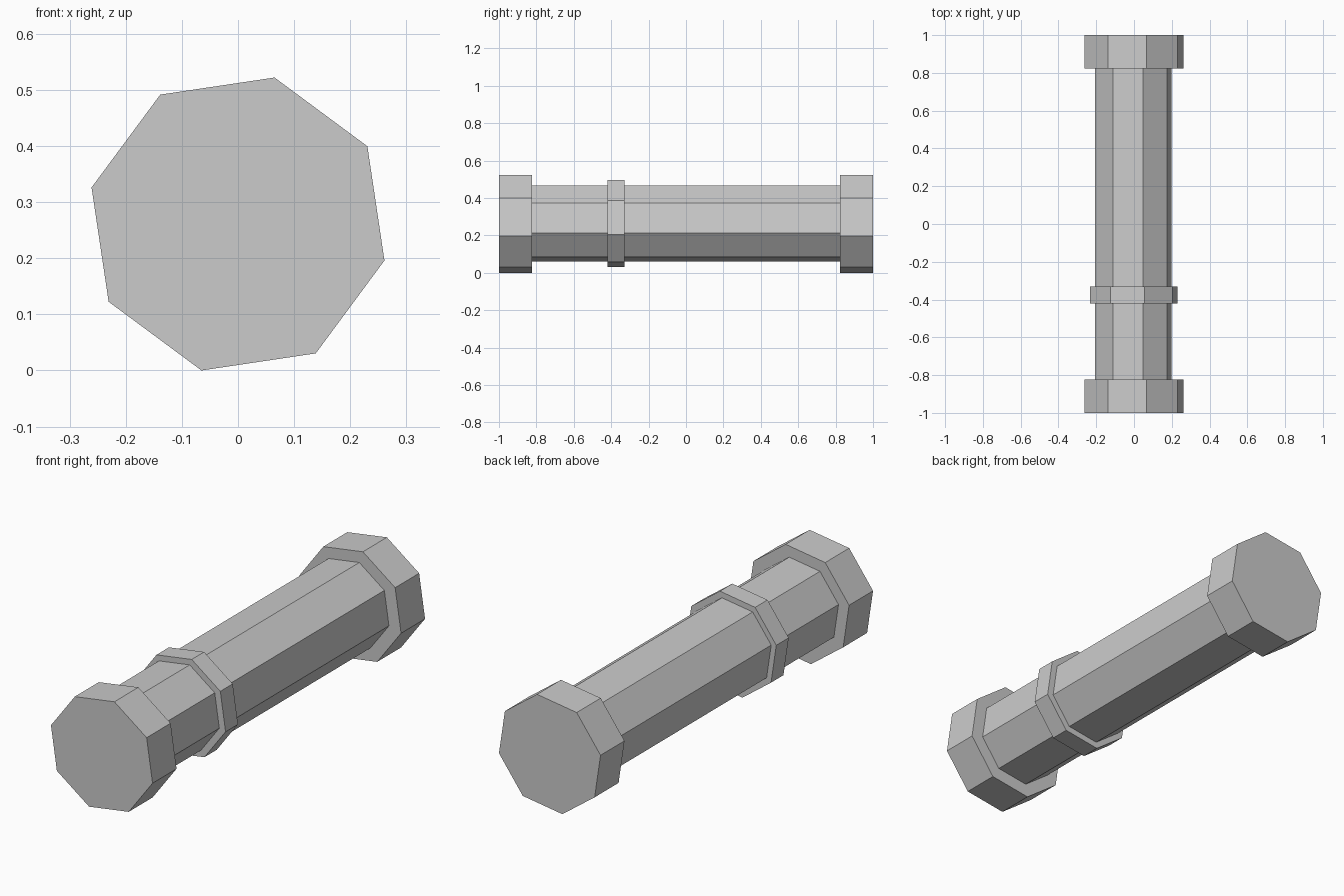
import bpy
import bmesh
from math import cos, sin, radians
from mathutils import Vector

cube = bpy.data.objects.get("Cube")
if cube:
    bpy.data.objects.remove(cube, do_unlink=True)

SIDES = 8
TURN = radians(31)

grey = bpy.data.materials.new("plain grey")
grey.use_nodes = True
colour = (0.6, 0.6, 0.6, 1)
grey.diffuse_color = colour
grey.node_tree.nodes["Principled BSDF"].inputs["Base Color"].default_value = colour


def prism(name, radius, y0, y1, x=0.0, z=0.261):
    """Octagonal prism running along y."""
    bm = bmesh.new()
    angles = [TURN + radians(360 * i / SIDES) for i in range(SIDES)]
    ring = [bm.verts.new((x + radius * cos(a), y0, z + radius * sin(a)))
            for a in angles]
    base = bm.faces.new(ring)
    # Keep the base as one end and extrude a copy to the other end
    ext = bmesh.ops.extrude_face_region(bm, geom=[base], use_keep_orig=True)
    moved = [v for v in ext["geom"] if isinstance(v, bmesh.types.BMVert)]
    bmesh.ops.translate(bm, verts=moved, vec=Vector((0, y1 - y0, 0)))
    bmesh.ops.recalc_face_normals(bm, faces=bm.faces)
    mesh = bpy.data.meshes.new(name)
    bm.to_mesh(mesh)
    bm.free()
    mesh.materials.append(grey)
    obj = bpy.data.objects.new(name, mesh)
    bpy.context.scene.collection.objects.link(obj)
    return obj


# Long shaft, set very slightly off the centre of the end caps
prism("shaft", 0.209, -0.83, 0.83, x=-0.004, z=0.2645)

# Raised collar near the front
prism("collar", 0.239, -0.421, -0.33, x=-0.001, z=0.2635)

# Wide end caps
prism("front_cap", 0.269, -1.0, -0.824)
prism("back_cap", 0.269, 0.824, 1.0)
